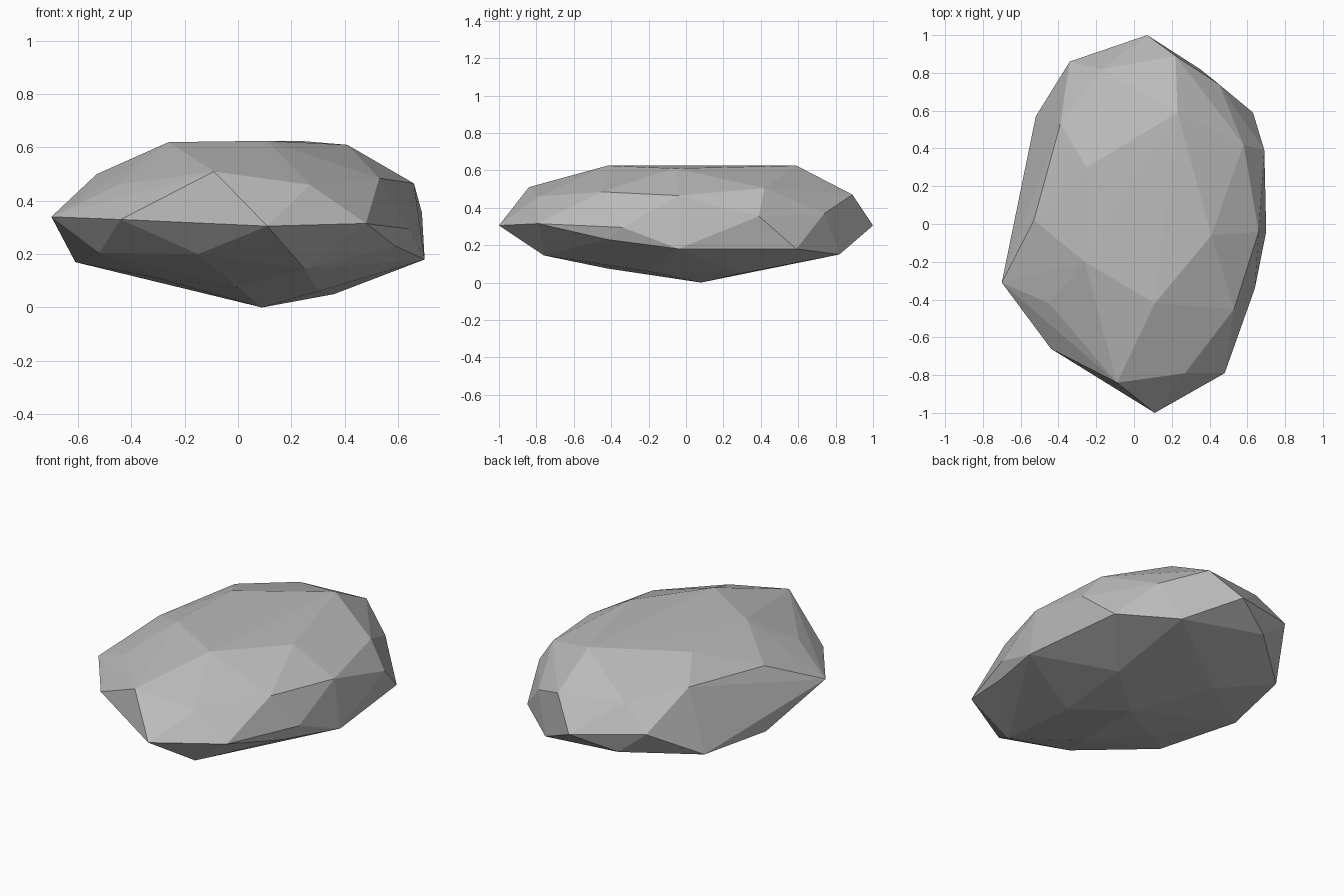
import bpy
import bmesh

# Remove the default cube only
default_cube = bpy.data.objects.get("Cube")
if default_cube:
    bpy.data.objects.remove(default_cube, do_unlink=True)


def make_material(name, color):
    """Plain flat material, the same in viewport and render."""
    material = bpy.data.materials.new(name)
    material.use_nodes = True
    material.diffuse_color = color
    shader = material.node_tree.nodes["Principled BSDF"]
    shader.inputs["Base Color"].default_value = color
    shader.inputs["Roughness"].default_value = 0.9
    return material


def make_faceted_stone(name, rings, material):
    """Wrap the corner points of all rings in one faceted convex skin."""
    mesh = bpy.data.meshes.new(name)
    bm = bmesh.new()
    for ring in rings:
        for corner in ring:
            bm.verts.new(corner)
    hull = bmesh.ops.convex_hull(bm, input=bm.verts)
    unused = [v for v in bm.verts if not v.link_faces]
    bmesh.ops.delete(bm, geom=unused, context="VERTS")
    bmesh.ops.recalc_face_normals(bm, faces=bm.faces)
    for face in bm.faces:
        face.smooth = False
    bm.to_mesh(mesh)
    bm.free()
    mesh.materials.append(material)
    stone = bpy.data.objects.new(name, mesh)
    bpy.context.scene.collection.objects.link(stone)
    return stone


# Shallow keel the stone rests on
underside = [
    (.09, .08, 0), (.36, .3, .05), (.3, -.2, .06), (0, -.42, .075),
    (-.18, .45, .08), (-.3, -.2, .11), (.25, -.76, .145),
]

# Lower edge, where the underside turns up into the flanks
lower_rim = [
    (.7, -.04, .18), (.63, .59, .18), (.35, .82, .15), (-.17, .88, .22),
    (-.52, .57, .18), (-.61, .12, .17), (-.52, -.4, .205),
    (-.15, -.72, .2), (.59, -.42, .23),
]

# Widest outline
outer_rim = [
    (.07, 1, .305), (-.34, .86, .36), (-.7, -.31, .34), (-.44, -.66, .33),
    (.11, -1, .305), (.48, -.79, .315), (.64, -.34, .295),
    (.69, .39, .355), (.45, .74, .37),
]

# Upper slopes
shoulder = [
    (.22, .89, .47), (-.17, .82, .49), (-.39, .53, .53), (-.53, .02, .5),
    (-.45, -.42, .46), (-.09, -.84, .51), (.27, -.79, .46),
    (.53, -.45, .485), (.66, -.04, .465), (.58, .42, .505),
]

# Broad, nearly flat top
crown = [
    (.11, -.42, .625), (-.26, -.2, .62), (-.25, .3, .615),
    (.23, .59, .625), (.41, -.06, .61),
]

stone_grey = make_material("stone grey", (0.5, 0.5, 0.5, 1))
make_faceted_stone(
    "rock", [underside, lower_rim, outer_rim, shoulder, crown], stone_grey
)
